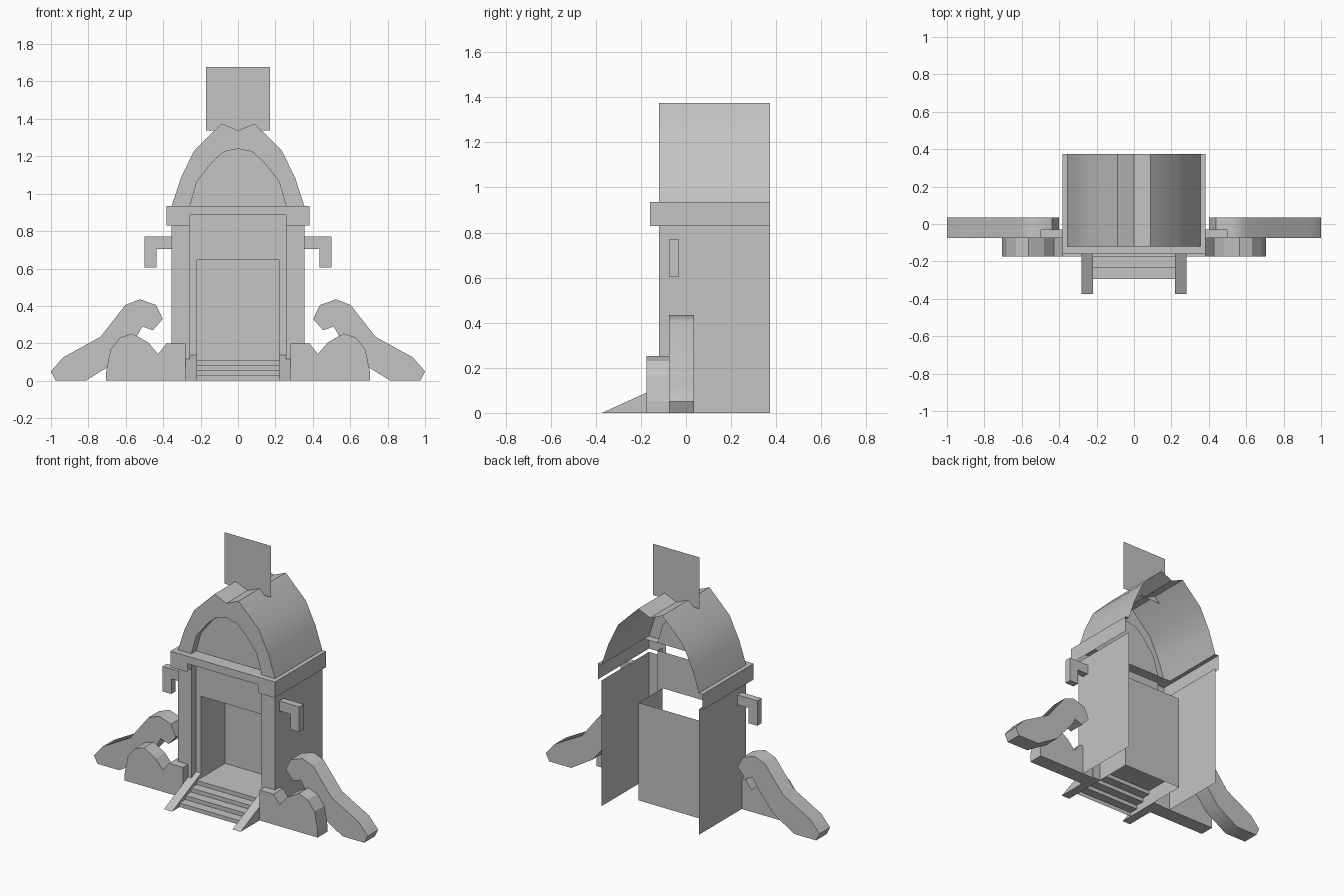
import bpy, bmesh, math
from mathutils import Vector

cube = bpy.data.objects.get("Cube")
if cube:
    bpy.data.objects.remove(cube, do_unlink=True)

stone = bpy.data.materials.new("plain_grey")
stone.use_nodes = True
GREY = (0.55, 0.55, 0.55, 1)
stone.diffuse_color = GREY
stone.node_tree.nodes["Principled BSDF"].inputs["Base Color"].default_value = GREY


def finish(name, bm, mirror=False, smooth=0):
    mesh = bpy.data.meshes.new(name)
    bm.to_mesh(mesh)
    bm.free()
    mesh.materials.append(stone)
    obj = bpy.data.objects.new(name, mesh)
    bpy.context.collection.objects.link(obj)
    if smooth:
        bpy.ops.object.select_all(action="DESELECT")
        obj.select_set(True)
        bpy.context.view_layer.objects.active = obj
        bpy.ops.object.shade_smooth_by_angle(angle=math.radians(smooth))
    if mirror:
        obj.modifiers.new("Mirror", "MIRROR").use_mirror_merge = False
    return obj


def panel(name, points, mirror=False):
    """One flat face."""
    bm = bmesh.new()
    bm.faces.new([bm.verts.new(p) for p in points])
    finish(name, bm, mirror)


def front_panel(name, outline, y, mirror=False):
    panel(name, [(x, y, z) for x, z in outline], mirror)


def strip(name, points, sweep, smooth=0, mirror=False):
    """Open path swept into a thin sheet."""
    bm = bmesh.new()
    a = [bm.verts.new(p) for p in points]
    b = [bm.verts.new(Vector(p) + Vector(sweep)) for p in points]
    for i in range(len(a) - 1):
        bm.faces.new((a[i], a[i + 1], b[i + 1], b[i]))
    finish(name, bm, mirror, smooth)


def prism(name, points, sweep, smooth=0):
    """Closed outline swept into a solid, mirrored to both sides."""
    bm = bmesh.new()
    face = bm.faces.new([bm.verts.new(p) for p in points])
    new = bmesh.ops.extrude_face_region(bm, geom=[face], use_keep_orig=True)
    verts = [g for g in new["geom"] if isinstance(g, bmesh.types.BMVert)]
    bmesh.ops.translate(bm, verts=verts, vec=sweep)
    bmesh.ops.recalc_face_normals(bm, faces=bm.faces)
    finish(name, bm, True, smooth)


def both_sides(half):
    """Right half ending on the centre line -> whole symmetric path."""
    return half + [(-x, z) for x, z in reversed(half[:-1])]


def at_y(path, y):
    return [(x, y, z) for x, z in path]


FRONT, BACK, RECESS = -0.12, 0.373, -0.07
WALL, OPEN, DOOR = 0.355, 0.257, 0.22
EAVE, EAVE_X, EAVE_Y = 0.83, 0.382, -0.16
NOTCH, ROOF = 0.885, 0.935
FLOOR, DOOR_TOP, NICHE = 0.107, 0.645, 0.18

# Side walls, pilasters and the returns into the recess
strip("wall_and_pilaster", [(WALL, BACK, 0), (WALL, FRONT, 0), (OPEN, FRONT, 0)],
      (0, 0, EAVE), mirror=True)
strip("recess_return", [(OPEN, FRONT, 0), (OPEN, RECESS, 0)], (0, 0, NOTCH), mirror=True)

# Recessed door surround
front_panel("door_surround", [(OPEN, 0), (OPEN, NOTCH), (-OPEN, NOTCH), (-OPEN, 0),
                              (-DOOR, 0), (-DOOR, DOOR_TOP), (DOOR, DOOR_TOP), (DOOR, 0)], RECESS)

# Niche behind the door, open at the top
strip("niche_walls", [(DOOR, RECESS, 0), (DOOR, NICHE, 0), (-DOOR, NICHE, 0), (-DOOR, RECESS, 0)],
      (0, 0, DOOR_TOP))

# Steps running into the niche floor
steps = []
for i in range(4):
    y = -0.295 + i * 0.06
    steps += [(-DOOR, y, i * FLOOR / 4), (-DOOR, y, (i + 1) * FLOOR / 4)]
steps.append((-DOOR, NICHE, FLOOR))
strip("steps_and_floor", steps, (2 * DOOR, 0, 0))

# Sloping stair cheeks
prism("stair_cheek", [(DOOR, -0.373, 0), (DOOR, RECESS, 0.138), (DOOR, RECESS, 0)], (0.06, 0, 0))

# Eave band with a notch over the door
strip("eave_side", [(EAVE_X, EAVE_Y, EAVE), (EAVE_X, BACK, EAVE)], (0, 0, ROOF - EAVE), mirror=True)
front_panel("eave_front", [(EAVE_X, EAVE), (EAVE_X, ROOF), (-EAVE_X, ROOF), (-EAVE_X, EAVE),
                           (-OPEN, EAVE), (-OPEN, NOTCH), (OPEN, NOTCH), (OPEN, EAVE)], EAVE_Y)
panel("eave_top_side", [(WALL, EAVE_Y, ROOF), (EAVE_X, EAVE_Y, ROOF),
                        (EAVE_X, BACK, ROOF), (WALL, BACK, ROOF)], mirror=True)
panel("eave_top_front", [(-WALL, EAVE_Y, ROOF), (WALL, EAVE_Y, ROOF),
                         (WALL, RECESS, ROOF), (-WALL, RECESS, ROOF)])

# Vaulted roof shell with an arched front
outer = both_sides([(WALL, ROOF), (0.306, 1.083), (0.235, 1.23), (0.088, 1.375), (0, 1.338)])
inner = both_sides([(OPEN, ROOF), (0.22, 1.064), (0.14, 1.166), (0.075, 1.225), (0, 1.24)])
strip("roof_vault", at_y(outer, FRONT), (0, BACK - FRONT, 0), smooth=35)
front_panel("roof_front", outer + inner[::-1], FRONT)
strip("arch_reveal", at_y(inner, FRONT), (0, RECESS - FRONT, 0), smooth=35)
front_panel("arch_infill", inner, RECESS)

# Upright panel over the roof
front_panel("top_panel", [(-0.17, 1.338), (0.17, 1.338), (0.17, 1.678), (-0.17, 1.678)], 0.1)

# Hooked wall brackets
bracket = [(WALL, 0.77), (0.5, 0.77), (0.5, 0.605), (0.435, 0.605), (0.435, 0.705), (WALL, 0.705)]
prism("wall_bracket", at_y(bracket, -0.075), (0, 0.045, 0))

# Low front mounds
mound = [(0.28, 0), (0.28, 0.2), (0.382, 0.2), (0.427, 0.142), (0.48, 0.205), (0.565, 0.253),
         (0.632, 0.23), (0.682, 0.165), (0.705, 0.05), (0.705, 0)]
prism("front_mound", at_y(mound, -0.175), (0, 0.1, 0))

# Curling side scrolls
scroll = [(1.0, 0.05), (0.975, 0), (0.815, 0), (0.66, 0.095), (0.54, 0.24), (0.512, 0.29),
          (0.455, 0.27), (0.402, 0.33), (0.438, 0.405), (0.525, 0.435), (0.602, 0.405),
          (0.735, 0.235), (0.935, 0.125)]
prism("side_scroll", at_y(scroll, -0.075), (0, 0.11, 0), smooth=45)
